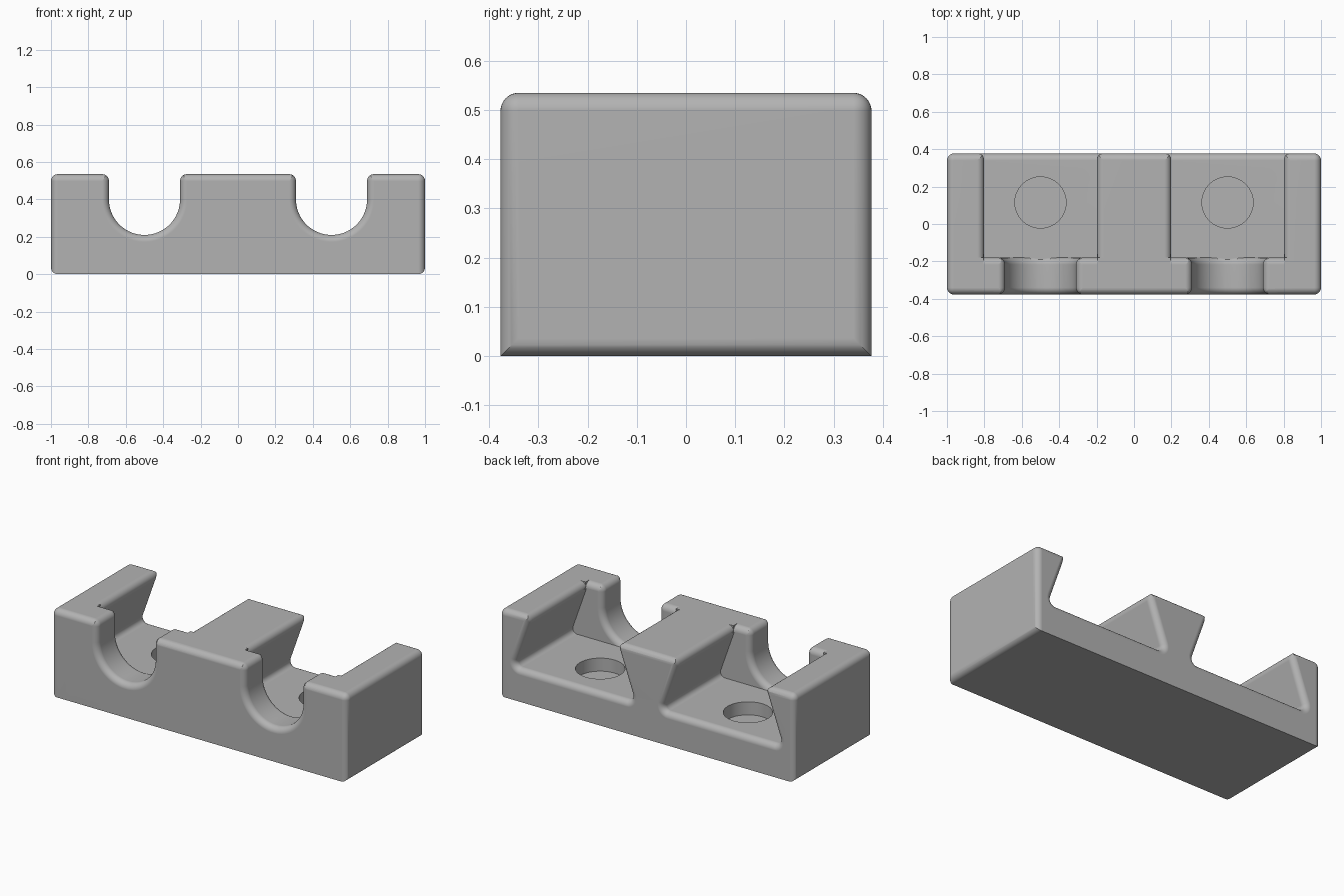
import bpy, bmesh, math

cube = bpy.data.objects.get("Cube")
if cube:
    bpy.data.objects.remove(cube, do_unlink=True)

HALF_Y, TOP, R = 0.377, 0.535, 0.037      # half depth, height, edge rounding
FLOOR, WALL_Y = 0.2, -0.18                # pocket floor height, rear of front wall
SLOPE = math.atan(0.355)                  # lean of the dovetail walls
STEPS = 8

grey = bpy.data.materials.new("plain_grey")
grey.use_nodes = True
grey.diffuse_color = (0.45, 0.45, 0.45, 1)
grey.node_tree.nodes["Principled BSDF"].inputs["Base Color"].default_value = grey.diffuse_color


def make_object(name, bm):
    bmesh.ops.recalc_face_normals(bm, faces=bm.faces)
    mesh = bpy.data.meshes.new(name)
    bm.to_mesh(mesh)
    bm.free()
    mesh.materials.append(grey)
    obj = bpy.data.objects.new(name, mesh)
    bpy.context.collection.objects.link(obj)
    return obj


def arc(cx, cz, r, a, b, n):
    angles = [math.radians(a + (b - a) * i / n) for i in range(n + 1)]
    return [(cx + r * math.cos(t), cz + r * math.sin(t)) for t in angles]


def loft(name, rings):
    """Skin closed rings of 3D points and cap both ends."""
    bm = bmesh.new()
    loops = [[bm.verts.new(p) for p in ring] for ring in rings]
    for a, b in zip(loops, loops[1:]):
        for i in range(len(a)):
            bm.faces.new((a[i - 1], a[i], b[i], b[i - 1]))
    bm.faces.new(loops[0])
    bm.faces.new(loops[-1])
    return make_object(name, bm)


def mirrored_ring(half, cx, y):
    full = [(-x, z) for x, z in reversed(half)] + half
    return [(cx + x, y, z) for x, z in full]


def notch_half(d, low):
    """Right half of the U notch, widened by d, never below low."""
    w = 0.19 + d
    pts = arc(0, 0.4, w, -90, 0, 24)[1:]
    pts += arc(w + R, TOP - R, R, 180, 90, STEPS) + [(w + R, TOP + 0.2)]
    return [(x, max(z, low)) for x, z in pts]


def pocket_half(d):
    """Right half of the dovetail pocket, widened by d."""
    def wall(z):
        return 0.405 - math.tan(SLOPE) * (z - FLOOR) + d / math.cos(SLOPE)
    lean = math.degrees(SLOPE)
    big, small = 0.03 + d, max(R - d, 0.001)
    zb, zt = FLOOR - d + big, TOP - small
    pts = arc(wall(zb) - big / math.cos(SLOPE), zb, big, -90, lean, STEPS)
    pts += arc(wall(zt) + small / math.cos(SLOPE), zt, small, 180 + lean, 90, STEPS)
    return pts + [(pts[-1][0], TOP + 0.2)]


# Quarter-round lip: (distance from the end face, widening)
lip = [(R * (1 - math.cos(t)), R * (1 - math.sin(t)))
       for t in (math.pi / 2 * i / STEPS for i in range(STEPS + 1))]

# Outer block, all edges rounded except the long bottom ones
bm = bmesh.new()
bmesh.ops.create_cube(bm, size=1)
for v in bm.verts:
    v.co = (v.co.x * 2, v.co.y * 2 * HALF_Y, (v.co.z + 0.5) * TOP)
rounded = [e for e in bm.edges
           if not (all(v.co.z < 0.01 for v in e.verts)
                   and abs(e.verts[0].co.x - e.verts[1].co.x) > 1)]
bmesh.ops.bevel(bm, geom=rounded, offset=R, segments=STEPS, profile=0.5, affect='EDGES')
block = make_object("holder_block", bm)

cutters = []
for cx in (-0.5, 0.5):
    # Dovetail pocket, open at the back with a rounded lip
    rings = [mirrored_ring(pocket_half(0), cx, WALL_Y)]
    rings += [mirrored_ring(pocket_half(d), cx, HALF_Y - s) for s, d in reversed(lip)]
    rings.append(mirrored_ring(pocket_half(R), cx, HALF_Y + 0.1))
    cutters.append(loft("pocket_cutter", rings))

    # U notch through the front wall, lips at both ends
    rings = [mirrored_ring(notch_half(R, 0), cx, -HALF_Y - 0.1)]
    rings += [mirrored_ring(notch_half(d, 0), cx, s - HALF_Y) for s, d in lip]
    rings += [mirrored_ring(notch_half(d, FLOOR), cx, WALL_Y - s) for s, d in reversed(lip)]
    rings.append(mirrored_ring(notch_half(R, FLOOR), cx, WALL_Y + 0.01))
    cutters.append(loft("notch_cutter", rings))

    # Rounding on the rear top edge of the front wall
    strip = arc(WALL_Y - R, TOP - R, R, 0, 90, STEPS)
    strip += [(WALL_Y - R, TOP + 0.1), (WALL_Y + 0.02, TOP + 0.1), (WALL_Y + 0.02, TOP - R)]
    cutters.append(loft("wall_edge_cutter",
                        [[(cx + x, y, z) for y, z in strip] for x in (-0.305, 0.305)]))

    # Shallow round recess in the pocket floor
    circle = arc(cx, 0.115, 0.137, 0, 360, 64)[:-1]
    cutters.append(loft("recess_cutter",
                        [[(x, y, z) for x, y in circle] for z in (FLOOR - 0.08, FLOOR + 0.1)]))

# Cut everything out of the block
bpy.context.view_layer.objects.active = block
for cutter in cutters:
    cutter.hide_render = True
    mod = block.modifiers.new("cut", 'BOOLEAN')
    mod.operation, mod.solver, mod.object = 'DIFFERENCE', 'EXACT', cutter
    bpy.ops.object.modifier_apply(modifier=mod.name)
    bpy.data.objects.remove(cutter, do_unlink=True)

bpy.ops.object.select_all(action='DESELECT')
block.select_set(True)
bpy.ops.object.shade_smooth_by_angle(angle=math.radians(30))
normals = block.modifiers.new("even_shading", 'WEIGHTED_NORMAL')
normals.keep_sharp = True
